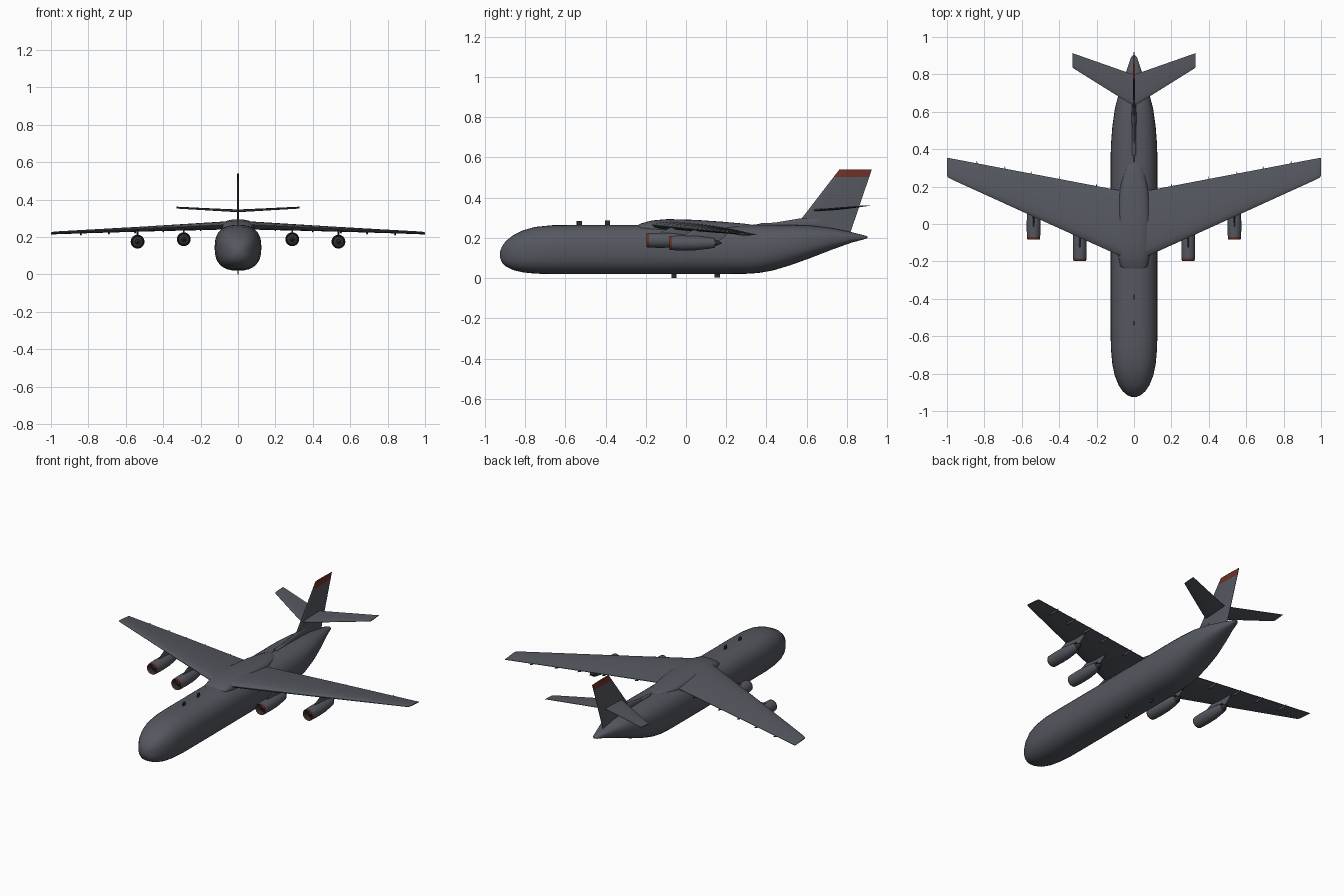
import bpy, bmesh, math
from math import sin, cos, pi, radians

if "Cube" in bpy.data.objects:
    bpy.data.objects.remove(bpy.data.objects["Cube"])


def material(name, rgb):
    m = bpy.data.materials.new(name)
    m.use_nodes = True
    m.diffuse_color = (*rgb, 1)
    bsdf = m.node_tree.nodes["Principled BSDF"]
    bsdf.inputs["Base Color"].default_value = (*rgb, 1)
    bsdf.inputs["Roughness"].default_value = 0.6
    return m


GREY = material("matte grey", (0.09, 0.097, 0.115))
RED = material("dull red", (0.16, 0.03, 0.02))
DARK = material("dark metal", (0.025, 0.027, 0.03))


def loft(name, rings, mats=(GREY,), rule=None, angle=35):
    """Skin a list of equal-length point rings, capping both ends."""
    bm = bmesh.new()
    loops = [[bm.verts.new(p) for p in ring] for ring in rings]
    n = len(loops[0])
    for k, (a, b) in enumerate(zip(loops, loops[1:])):
        for i in range(n):
            j = (i + 1) % n
            f = bm.faces.new((a[i], a[j], b[j], b[i]))
            f.material_index = rule(k) if rule else 0
    for k, loop in ((0, loops[0]), (len(loops) - 2, loops[-1])):
        bm.faces.new(loop).material_index = rule(k) if rule else 0
    bmesh.ops.recalc_face_normals(bm, faces=bm.faces)
    mesh = bpy.data.meshes.new(name)
    bm.to_mesh(mesh)
    bm.free()
    ob = bpy.data.objects.new(name, mesh)
    bpy.context.collection.objects.link(ob)
    for m in mats:
        mesh.materials.append(m)
    bpy.ops.object.select_all(action="DESELECT")
    ob.select_set(True)
    bpy.context.view_layer.objects.active = ob
    bpy.ops.object.shade_smooth_by_angle(angle=radians(angle))
    return ob


def oval(y, half_w, low, high, x=0, power=2.0, n=32):
    """Superellipse ring facing along y."""
    def s(v):
        return math.copysign(abs(v) ** (2 / power), v)
    mid, half_h = (low + high) / 2, (high - low) / 2
    return [(x + half_w * s(cos(2 * pi * i / n)), y, mid + half_h * s(sin(2 * pi * i / n)))
            for i in range(n)]


def foil(lead, trail, thick, upright=False, n=9):
    """Aerofoil ring between a leading and a trailing point."""
    top = []
    for i in range(n + 1):
        t = (1 - cos(pi * i / n)) / 2
        h = thick * (1.48 * math.sqrt(t) - 0.63 * t - 1.76 * t**2 + 1.42 * t**3 - 0.49 * t**4) + 0.001
        top.append((t, h))
    ring = []
    for t, h in top + [(t, -h) for t, h in reversed(top)]:
        x, y, z = (a + (b - a) * t for a, b in zip(lead, trail))
        ring.append((x + h, y, z) if upright else (x, y, z + h))
    return ring


def mirrored(sections):
    """Foil rings from the right tip to the left tip."""
    def ring(x, y0, z0, y1, z1, th):
        return foil((x, y0, z0), (x, y1, z1), th)
    right = [ring(-s[0], *s[1:]) for s in reversed(sections) if s[0] > 0]
    return right + [ring(*s) for s in sections]


# Fuselage: y, half width, bottom, top
body = [(-0.925, 0.012, 0.105, 0.13), (-0.915, 0.036, 0.078, 0.157), (-0.895, 0.06, 0.058, 0.185),
        (-0.86, 0.083, 0.041, 0.213), (-0.81, 0.103, 0.029, 0.238), (-0.75, 0.116, 0.023, 0.255),
        (-0.66, 0.124, 0.02, 0.264), (-0.55, 0.125, 0.02, 0.265), (0.28, 0.125, 0.021, 0.265),
        (0.36, 0.125, 0.026, 0.265), (0.43, 0.123, 0.038, 0.265), (0.52, 0.116, 0.065, 0.265),
        (0.62, 0.102, 0.101, 0.262), (0.72, 0.075, 0.14, 0.25), (0.82, 0.04, 0.176, 0.23),
        (0.89, 0.017, 0.195, 0.212), (0.903, 0.006, 0.2, 0.207)]
loft("fuselage", [oval(*s, power=2.5) for s in body])

# Main wing: x, leading y z, trailing y z, thickness
loft("main_wing", mirrored([(0, -0.2, 0.268, 0.19, 0.255, 0.042), (0.08, -0.168, 0.265, 0.18, 0.252, 0.04),
                            (0.5, 0.022, 0.246, 0.26, 0.236, 0.024), (0.97, 0.236, 0.226, 0.349, 0.216, 0.01),
                            (0.995, 0.249, 0.224, 0.354, 0.215, 0.008), (1.0, 0.26, 0.223, 0.354, 0.215, 0.003)]))

# Fairing over the wing root
fairing = [(-0.243, 0.05, 0.235, 0.262), (-0.225, 0.074, 0.22, 0.272), (-0.17, 0.083, 0.2, 0.287),
           (-0.09, 0.087, 0.2, 0.294), (0.05, 0.087, 0.2, 0.29), (0.18, 0.078, 0.2, 0.281),
           (0.27, 0.058, 0.21, 0.273), (0.31, 0.04, 0.22, 0.269), (0.328, 0.018, 0.23, 0.265)]
loft("wing_fairing", [oval(*s, power=2.6) for s in fairing])

# Fin, with its coloured cap
def fin_ring(z):
    t = (z - 0.2) / 0.34
    return foil((0, 0.5 + 0.262 * t, z), (0, 0.808 + 0.115 * t, z), 0.012 - 0.004 * t, True)

loft("fin", [fin_ring(z) for z in (0.2, 0.3, 0.4, 0.503, 0.54)], (GREY, RED), lambda k: int(k == 3))
loft("fin_fillet", [oval(y, w, 0.24, z, n=12) for y, w, z in
                    ((0.33, 0.004, 0.266), (0.45, 0.01, 0.278), (0.57, 0.013, 0.298), (0.66, 0.01, 0.3))])
loft("fin_root_scoop", [oval(y, 0.012, 0.25, z, n=12) for y, z in ((0.365, 0.271), (0.38, 0.275), (0.45, 0.276))])

# Tailplane
loft("tailplane", mirrored([(0, 0.63, 0.338, 0.80, 0.346, 0.01), (0.04, 0.655, 0.339, 0.812, 0.347, 0.01),
                            (0.325, 0.833, 0.354, 0.912, 0.361, 0.005), (0.33, 0.838, 0.355, 0.915, 0.361, 0.003)]))

# Engines: offset along y and radius, from spinner tip out over the lip to the tail plug
engine = [(0.014, 0.001), (0.03, 0.012), (0.035, 0.028), (0.008, 0.030), (0.0, 0.032), (0.003, 0.0345),
          (0.013, 0.0355), (0.06, 0.037), (0.13, 0.036), (0.185, 0.03), (0.228, 0.023),
          (0.222, 0.018), (0.235, 0.013), (0.262, 0.002)]
paint = {0: 2, 1: 2, 2: 2, 3: 1, 4: 1, 5: 1, 10: 2, 11: 2, 12: 2}
for side, tag in ((1, "left"), (-1, "right")):
    for spot, x, y0, z in (("inner", 0.29, -0.197, 0.188), ("outer", 0.537, -0.083, 0.175)):
        cx = side * x
        loft(f"{tag}_{spot}_engine", [oval(y0 + dy, r, z - r, z + r, cx, n=24) for dy, r in engine],
             (GREY, RED, DARK), lambda k: paint.get(k, 0))
        # Pylon joining nacelle and wing
        wing_z = 0.268 - 0.043 * x
        loft(f"{tag}_{spot}_pylon", [foil((cx, y0 + 0.055, z + 0.025), (cx, y0 + 0.25, z + 0.012), 0.007, True),
                                     foil((cx, y0 + 0.075, z + 0.043), (cx, y0 + 0.28, z + 0.035), 0.007, True),
                                     foil((cx, y0 + 0.12, wing_z - 0.004), (cx, y0 + 0.30, wing_z - 0.01), 0.007, True)])

    # Flap track fairings under the trailing edge
    for i, x in enumerate((0.2, 0.4, 0.55, 0.69, 0.84)):
        end = 0.165 + 0.19 * x + 0.012
        z = 0.25 - 0.038 * x
        loft(f"{tag}_flap_track_{i + 1}", [oval(end - d, w, z - h, z + 0.004, side * x, n=10) for d, w, h in
                                          ((0, 0.001, 0.001), (0.025, 0.004, 0.009), (0.05, 0.005, 0.01), (0.085, 0.001, 0.001))])

# Blade aerials above and below the fuselage
for i, (y, low, high) in enumerate(((-0.53, 0.255, 0.284), (-0.39, 0.255, 0.286),
                                    (-0.06, 0.0, 0.03), (0.155, 0.004, 0.03))):
    loft(f"aerial_{i + 1}", [foil((0, y - 0.013, z), (0, y + 0.013, z), 0.006, True) for z in (low, high)], (DARK,))
